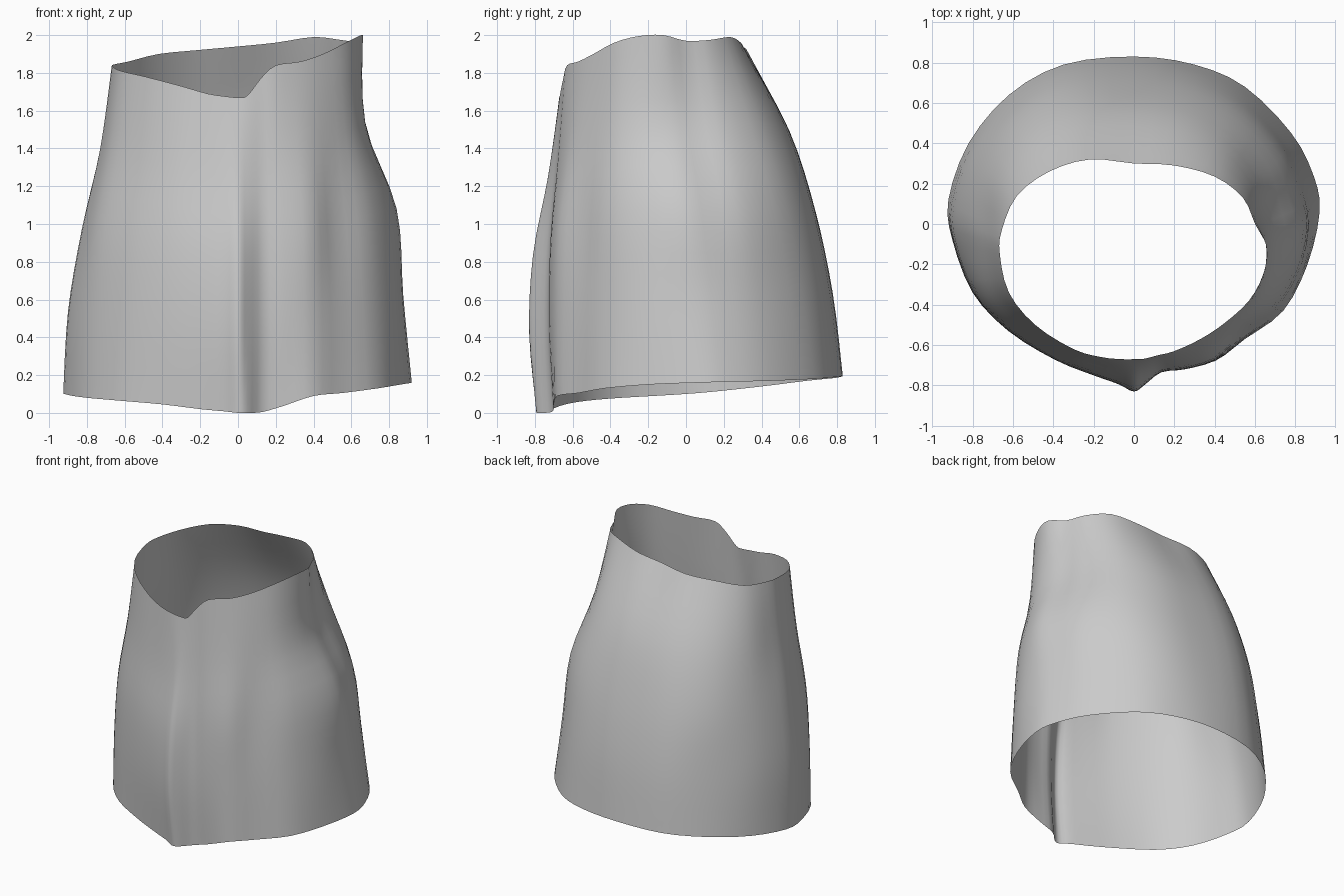
import bpy, bmesh
from mathutils import Vector

cube = bpy.data.objects.get("Cube")
if cube:
    bpy.data.objects.remove(cube, do_unlink=True)

# Hem and waist outlines, counter-clockwise from the front seam
HEM = [(0, -.79, 0), (.05, -.78, 0), (.13, -.71, .005), (.25, -.70, .04),
       (.40, -.68, .09), (.55, -.57, .105), (.74, -.43, .13), (.86, -.20, .15),
       (.92, .06, .16), (.89, .24, .165), (.78, .45, .17), (.55, .68, .18),
       (.30, .79, .19), (0, .83, .195), (-.35, .79, .185), (-.62, .64, .17),
       (-.82, .40, .14), (-.92, .12, .11), (-.90, -.08, .095), (-.80, -.34, .08),
       (-.63, -.52, .065), (-.40, -.64, .045), (-.20, -.71, .02), (-.07, -.755, .008)]
WAIST = [(0, -.67, 1.67), (.05, -.668, 1.68), (.12, -.65, 1.77), (.20, -.63, 1.84),
         (.33, -.57, 1.86), (.45, -.49, 1.90), (.57, -.38, 1.96), (.64, -.25, 1.995),
         (.66, -.12, 2.0), (.60, 0, 1.97), (.54, .13, 1.975), (.40, .235, 1.99),
         (.20, .29, 1.96), (0, .30, 1.94), (-.22, .32, 1.92), (-.42, .26, 1.90),
         (-.58, .14, 1.86), (-.655, -.03, 1.845), (-.665, -.15, 1.835), (-.62, -.34, 1.81),
         (-.49, -.50, 1.78), (-.30, -.62, 1.73), (-.16, -.66, 1.69), (-.06, -.67, 1.675)]
# Outward swell of the cloth at a quarter, half and three quarters of the height
SWELL = [(.07, .08, .03), (.045, .055, .02), (.04, .045, .02), (.04, .05, .02),
         (.03, .05, .02), (.02, .02, .01), (.02, .03, -.01), (.03, .04, -.03),
         (.02, .05, -.055), (.03, .06, -.03), (.04, .08, .01), (.06, .10, .06),
         (.08, .12, .10), (.08, .12, .11), (.08, .12, .10), (.06, .10, .08),
         (.05, .06, .04), (.04, .035, 0), (.04, .03, 0), (.03, .04, .01),
         (.03, .04, .01), (.04, .05, .02), (.05, .06, .02), (.06, .07, .03)]


def spline(a, b, c, d, t):
    """Catmull-Rom point between b and c."""
    return b + .5 * t * (c - a + t * (2 * a - 5 * b + 4 * c - d + t * (3 * (b - c) + d - a)))


def refine(points, steps, closed):
    """Smooth a row of points by inserting spline points."""
    n = len(points)
    get = (lambda i: points[i % n]) if closed else (lambda i: points[max(0, min(n - 1, i))])
    row = [spline(get(i - 1), get(i), get(i + 1), get(i + 2), s / steps)
           for i in range(n if closed else n - 1) for s in range(steps)]
    return row if closed else row + [points[-1]]


# Vertical columns of cloth from hem to waist
columns = []
for hem, waist, swell in zip(HEM, WAIST, SWELL):
    low, high = Vector(hem), Vector(waist)
    out = (low + high) / 2 + Vector((0, .1, 0))
    out.z = 0
    out.normalize()
    offsets = (0, *swell, 0)
    columns.append(refine([low.lerp(high, k / 4) + out * offsets[k] for k in range(5)], 4, False))
rings = [refine(list(ring), 3, True) for ring in zip(*columns)]

# Open single-layer garment
bm = bmesh.new()
loops = [[bm.verts.new(p) for p in ring] for ring in rings]
for lower, upper in zip(loops, loops[1:]):
    for i in range(len(lower)):
        j = (i + 1) % len(lower)
        bm.faces.new((lower[i], lower[j], upper[j], upper[i]))
mesh = bpy.data.meshes.new("skirt")
bm.to_mesh(mesh)
bm.free()
skirt = bpy.data.objects.new("skirt", mesh)
bpy.context.collection.objects.link(skirt)
mesh.shade_smooth()

# Plain grey cloth
cloth = bpy.data.materials.new("grey_cloth")
cloth.use_nodes = True
cloth.diffuse_color = (.6, .6, .6, 1)
cloth.node_tree.nodes["Principled BSDF"].inputs["Base Color"].default_value = (.6, .6, .6, 1)
mesh.materials.append(cloth)
